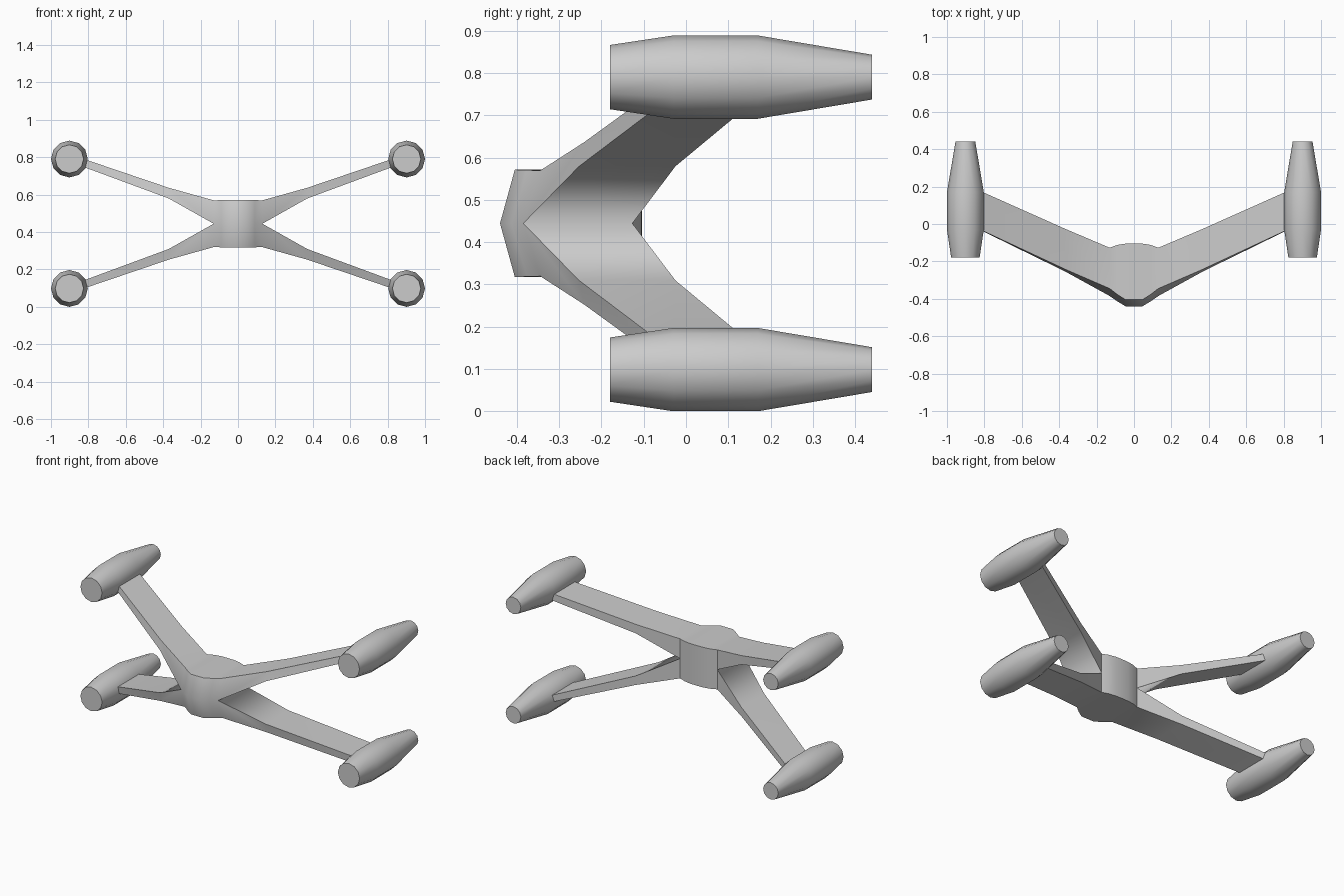
import bpy, bmesh, math

if "Cube" in bpy.data.objects:
    bpy.data.objects.remove(bpy.data.objects["Cube"])

MID_Z = 0.4445  # height of the horizontal symmetry plane


def add_object(name, bm, smooth_angle):
    bmesh.ops.recalc_face_normals(bm, faces=bm.faces)
    mesh = bpy.data.meshes.new(name)
    bm.to_mesh(mesh)
    bm.free()
    obj = bpy.data.objects.new(name, mesh)
    bpy.context.collection.objects.link(obj)
    bpy.ops.object.select_all(action='DESELECT')
    obj.select_set(True)
    bpy.context.view_layer.objects.active = obj
    bpy.ops.object.shade_smooth_by_angle(angle=math.radians(smooth_angle))
    return obj


# Hub and arms: one quarter as a loft, mirrored sideways and vertically
# x, front y low, front y high, back y, low z, high z (z above the mid plane)
sections = [
    (0.00, -0.44, -0.405, -0.104, 0.0, 0.127),
    (0.045, -0.44, -0.405, -0.105, 0.0, 0.127),
    (0.09, -0.413, -0.376, -0.112, 0.0, 0.126),
    (0.13, -0.385, -0.345, -0.127, 0.0, 0.125),
    (0.37, -0.253, -0.241, -0.025, 0.135, 0.192),
    (0.83, -0.028, -0.026, 0.18, 0.305, 0.348),
]
bm = bmesh.new()
rings = []
for x, fl, fh, b, lo, hi in sections:
    rings.append([bm.verts.new(p) for p in
                  ((x, fl, lo), (x, fh, hi), (x, b, hi), (x, b, lo))])
for i in range(len(rings) - 1):
    a, c = rings[i], rings[i + 1]
    # the hub is open at the mid plane; the arms have an underside
    for j in range(3 if i < 3 else 4):
        k = (j + 1) % 4
        bm.faces.new((a[j], c[j], c[k], a[k]))
bm.faces.new(rings[-1])
frame = add_object("hub_and_arms", bm, 40)
frame.location.z = MID_Z
mirror = frame.modifiers.new("mirror", 'MIRROR')
mirror.use_axis = (True, False, True)
mirror.use_clip = True

# Pods: twelve-sided tapered barrels running front to back
profile = [(-0.18, 0.076), (-0.03, 0.0985), (0.17, 0.0985), (0.44, 0.053)]


def add_pod(name, x, z, sides=12):
    bm = bmesh.new()
    loops = []
    for y, r in profile:
        loops.append([bm.verts.new((r * math.cos(2 * math.pi * i / sides), y,
                                    r * math.sin(2 * math.pi * i / sides)))
                      for i in range(sides)])
    for a, c in zip(loops, loops[1:]):
        for i in range(sides):
            k = (i + 1) % sides
            bm.faces.new((a[i], a[k], c[k], c[i]))
    bm.faces.new(loops[0])
    bm.faces.new(loops[-1])
    add_object(name, bm, 40).location = (x, 0, z)


for side, sx in (("left", -1), ("right", 1)):
    for level, sz in (("lower", -1), ("upper", 1)):
        add_pod(f"{level}_{side}_pod", sx * 0.9015, MID_Z + sz * 0.346)
